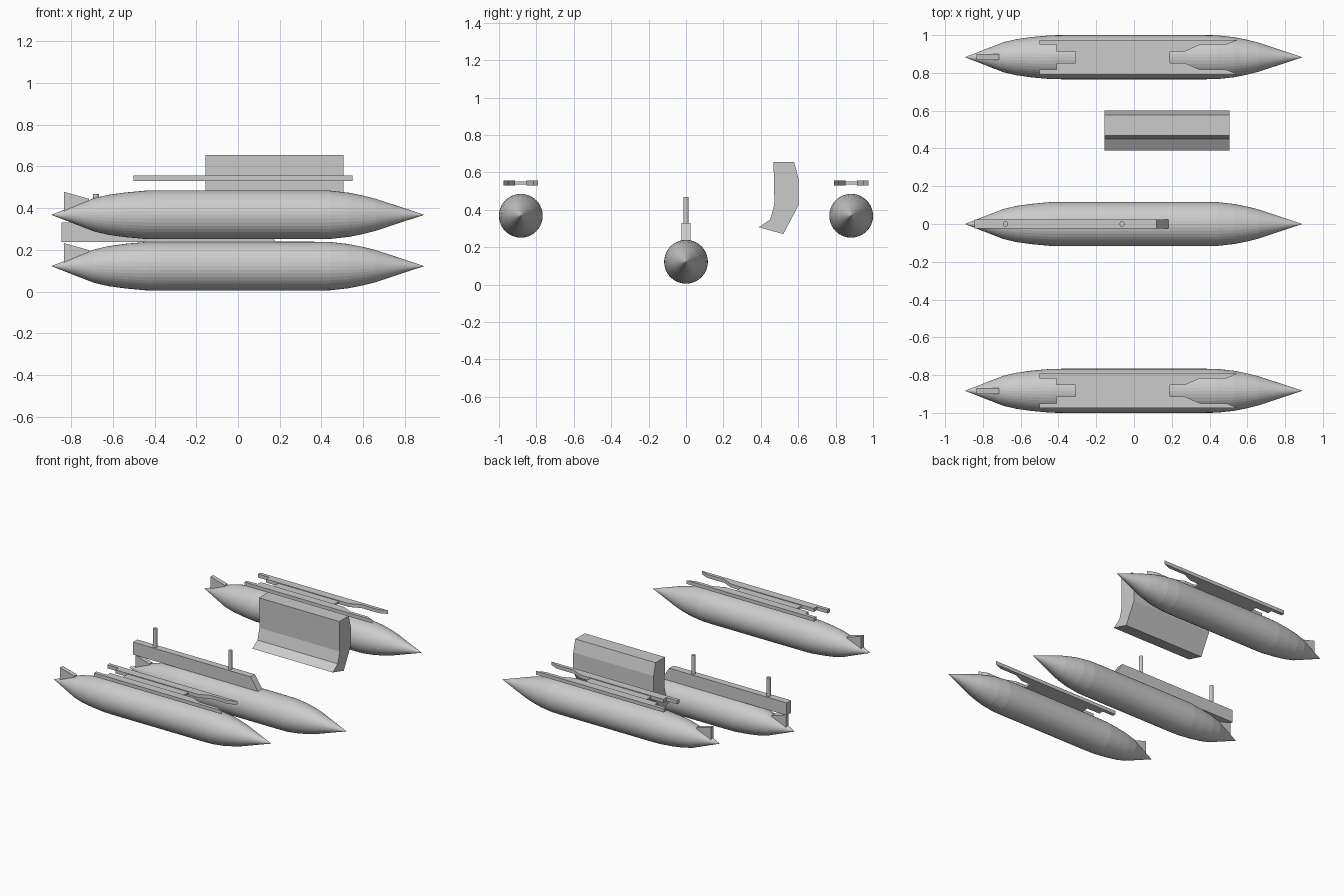
import bpy, bmesh
from math import pi, cos, sin

if "Cube" in bpy.data.objects:
    bpy.data.objects.remove(bpy.data.objects["Cube"])


def make_object(name, bm):
    bmesh.ops.recalc_face_normals(bm, faces=bm.faces)
    mesh = bpy.data.meshes.new(name)
    bm.to_mesh(mesh)
    bm.free()
    obj = bpy.data.objects.new(name, mesh)
    bpy.context.collection.objects.link(obj)
    return obj


def prism(name, points, offset):
    """Extrude a closed 3D outline along an offset."""
    bm = bmesh.new()
    face = bm.faces.new([bm.verts.new(p) for p in points])
    ret = bmesh.ops.extrude_face_region(bm, geom=[face], use_keep_orig=True)
    verts = [v for v in ret["geom"] if isinstance(v, bmesh.types.BMVert)]
    bmesh.ops.translate(bm, verts=verts, vec=offset)
    return make_object(name, bm)


def box(name, x0, x1, y0, y1, z0, z1):
    pts = [(x0, y0, z0), (x1, y0, z0), (x1, y1, z0), (x0, y1, z0)]
    return prism(name, pts, (0, 0, z1 - z0))


TANK_PROFILE = [(-0.69, 0.08), (-0.62, 0.096), (-0.54, 0.107), (-0.44, 0.116),
                (-0.36, 0.117), (0.36, 0.117), (0.44, 0.116), (0.53, 0.106),
                (0.60, 0.092), (0.66, 0.077)]
SIDES = 40


def tank(name, y, z):
    # Pointed body revolved around the x axis
    bm = bmesh.new()
    rings = [[bm.verts.new((x, y + r * cos(2 * pi * i / SIDES), z + r * sin(2 * pi * i / SIDES)))
              for i in range(SIDES)] for x, r in TANK_PROFILE]
    tail, nose = bm.verts.new((-0.895, y, z)), bm.verts.new((0.892, y, z))
    for i in range(SIDES):
        j = (i + 1) % SIDES
        for a, b in zip(rings, rings[1:]):
            bm.faces.new((a[i], a[j], b[j], b[i]))
        bm.faces.new((tail, rings[0][j], rings[0][i]))
        bm.faces.new((nose, rings[-1][i], rings[-1][j]))
    make_object(name + "_body", bm)
    # Tail fin
    fin = [(-0.833, 0.11), (-0.715, 0.077), (-0.715, 0.05), (-0.833, 0.01)]
    prism(name + "_fin", [(x, y - 0.016, z + h) for x, h in fin], (0, 0.032, 0))


# Half of the forked rack: x, distance from the centre line
RACK_ARM = [(-0.5, 0.092), (-0.5, 0.066), (-0.41, 0.066), (-0.41, 0.031),
            (0.27, 0.031), (0.35, 0.066), (0.49, 0.066), (0.55, 0.092)]

# Side tanks with forked racks above them
for side, y in (("left", -0.883), ("right", 0.883)):
    tank(side + "_tank", y, 0.368)
    for label, s in (("inner", 1), ("outer", -1)):
        prism(f"{side}_rack_arm_{label}", [(x, y + s * d, 0.53) for x, d in RACK_ARM],
              (0, 0, 0.026))
    box(side + "_rack_web", -0.31, 0.19, y - 0.031, y + 0.031, 0.535, 0.551)

# Centre tank, pylon and mounting pins
tank("centre_tank", 0.0, 0.122)
pylon = [(-0.845, 0.237), (-0.845, 0.33), (0.12, 0.33), (0.183, 0.237)]
prism("centre_pylon", [(x, -0.025, z) for x, z in pylon], (0, 0.05, 0))
for label, x in (("rear", -0.68), ("front", -0.063)):
    pin = [(x + 0.014 * cos(2 * pi * i / 12), 0.014 * sin(2 * pi * i / 12), 0.325)
           for i in range(12)]
    prism(f"mounting_pin_{label}", pin, (0, 0, 0.143))

# Bent deflector block
deflector = [(0.468, 0.655), (0.578, 0.655), (0.602, 0.565), (0.602, 0.425),
             (0.52, 0.27), (0.39, 0.307), (0.45, 0.348), (0.473, 0.43)]
prism("deflector_block", [(-0.155, y, z) for y, z in deflector], (0.66, 0, 0))
